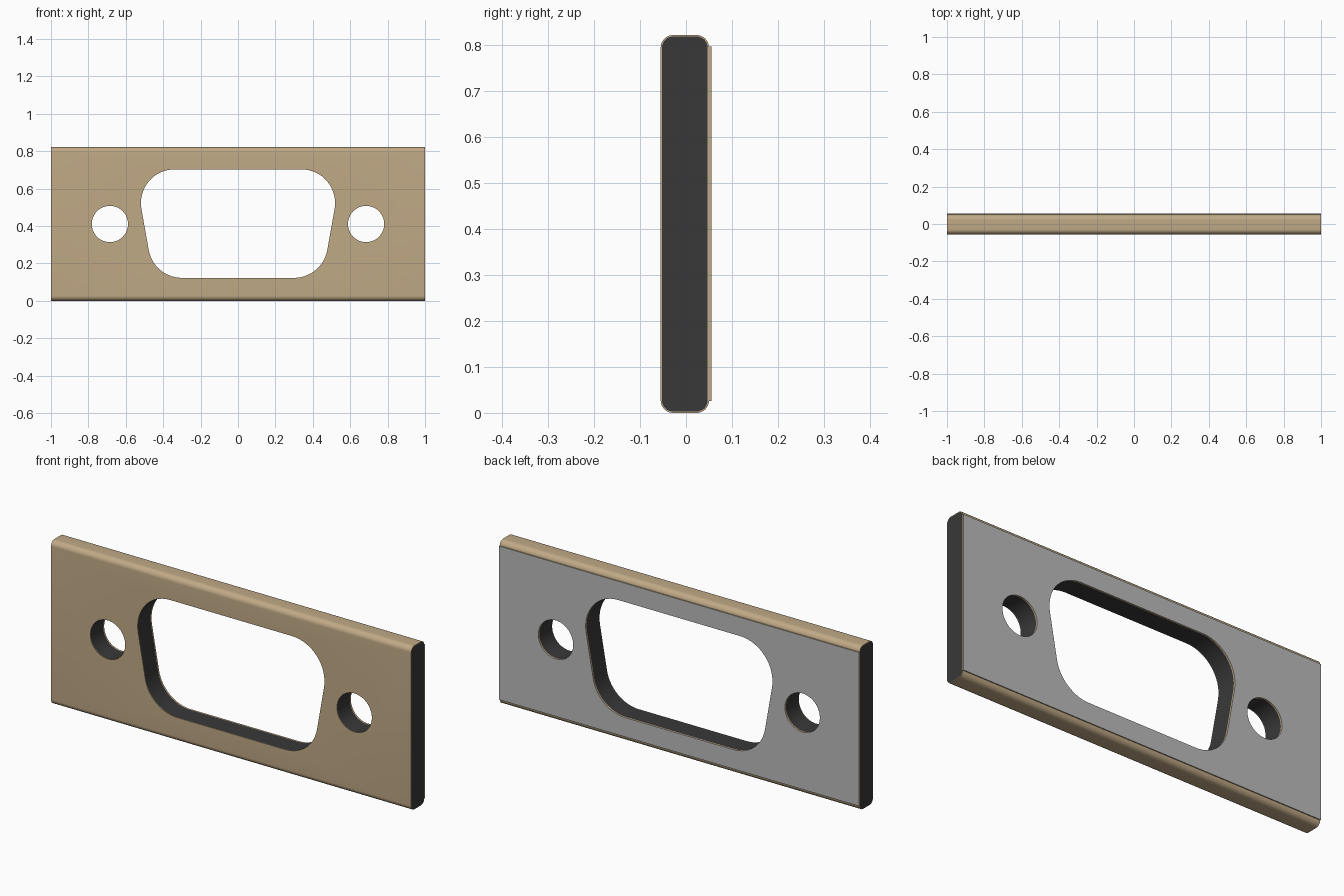
import bpy, bmesh
from math import sin, cos, radians

if "Cube" in bpy.data.objects:
    bpy.data.objects.remove(bpy.data.objects["Cube"])

HEIGHT, MID = 0.822, 0.411


def material(name, rgb):
    m = bpy.data.materials.new(name)
    m.diffuse_color = (*rgb, 1)
    m.use_nodes = True
    m.node_tree.nodes["Principled BSDF"].inputs["Base Color"].default_value = m.diffuse_color
    return m


tan = material("tan", (0.53, 0.40, 0.24))
dark = material("dark", (0.04, 0.04, 0.04))
grey = material("grey", (0.5, 0.5, 0.5))


def arc(cx, cz, r, a0, a1, n):
    return [(cx + r * cos(radians(a0 + (a1 - a0) * i / n)),
             cz + r * sin(radians(a0 + (a1 - a0) * i / n))) for i in range(n + 1)]


def rounded_rect(y0, y1, z0, z1, r, n=10):
    return (arc(y1 - r, z1 - r, r, 0, 90, n) + arc(y0 + r, z1 - r, r, 90, 180, n)
            + arc(y0 + r, z0 + r, r, 180, 270, n) + arc(y1 - r, z0 + r, r, 270, 360, n))


def make_object(name, bm, *mats):
    bmesh.ops.recalc_face_normals(bm, faces=bm.faces)
    me = bpy.data.meshes.new(name)
    bm.to_mesh(me)
    bm.free()
    ob = bpy.data.objects.new(name, me)
    bpy.context.collection.objects.link(ob)
    for m in mats:
        me.materials.append(m)
    return ob


def prism(bm, points, to_3d, a, b):
    lo, hi = ([bm.verts.new(to_3d(p, t)) for p in points] for t in (a, b))
    n = len(points)
    for i in range(n):
        j = (i + 1) % n
        bm.faces.new((lo[i], lo[j], hi[j], hi[i]))
    bm.faces.new(lo)
    bm.faces.new(hi)


def along_x(p, t):
    return (t, p[0], p[1])


def along_y(p, t):
    return (p[0], t, p[1])


# Cutter: tapered connector opening and two screw holes
half = arc(0.339, 0.523, 0.18, 90, -10, 16)[::-1]
lower = arc(0.300, 0.303, 0.18, -90, -10, 14)
right = lower + half
opening = right + [(-x, z) for x, z in reversed(right)]
bm = bmesh.new()
prism(bm, opening, along_y, -0.2, 0.2)
for s in (-1, 1):
    prism(bm, arc(s * 0.685, MID, 0.097, 0, 360, 48)[:-1], along_y, -0.2, 0.2)
cutter = make_object("hole_cutter", bm)

# Dark core
inner = rounded_rect(-0.052, 0.047, 0.003, HEIGHT - 0.003, 0.024)
bm = bmesh.new()
prism(bm, inner, along_x, -1, 1)
core = make_object("core", bm, dark)

# Tan skin wrapped around the core
outer = rounded_rect(-0.055, 0.05, 0, HEIGHT, 0.027)
bm = bmesh.new()
rings = [[bm.verts.new(along_x(p, x)) for p in pts]
         for pts, x in ((outer, -1), (outer, 1), (inner, 1), (inner, -1))]
for k in range(4):
    a, b = rings[k], rings[(k + 1) % 4]
    for i in range(len(outer)):
        j = (i + 1) % len(outer)
        bm.faces.new((a[i], a[j], b[j], b[i]))
skin = make_object("skin", bm, tan)

# Thin back sheet: tan edges, grey rear face
bm = bmesh.new()
prism(bm, [(0.05, 0.026), (0.055, 0.026), (0.055, 0.797), (0.05, 0.797)], along_x, -1, 1)
bm.normal_update()
for f in bm.faces:
    f.material_index = int(f.calc_center_median().y > 0.0545)
sheet = make_object("back_sheet", bm, tan, grey)

# Cut the holes and smooth the rounded surfaces
for ob in (core, skin, sheet):
    mod = ob.modifiers.new("holes", "BOOLEAN")
    mod.operation = "DIFFERENCE"
    mod.solver = "EXACT"
    mod.object = cutter
    bpy.context.view_layer.objects.active = ob
    bpy.ops.object.select_all(action="DESELECT")
    ob.select_set(True)
    bpy.ops.object.modifier_apply(modifier=mod.name)
    bpy.ops.object.shade_smooth_by_angle(angle=radians(30))
bpy.data.objects.remove(cutter)
